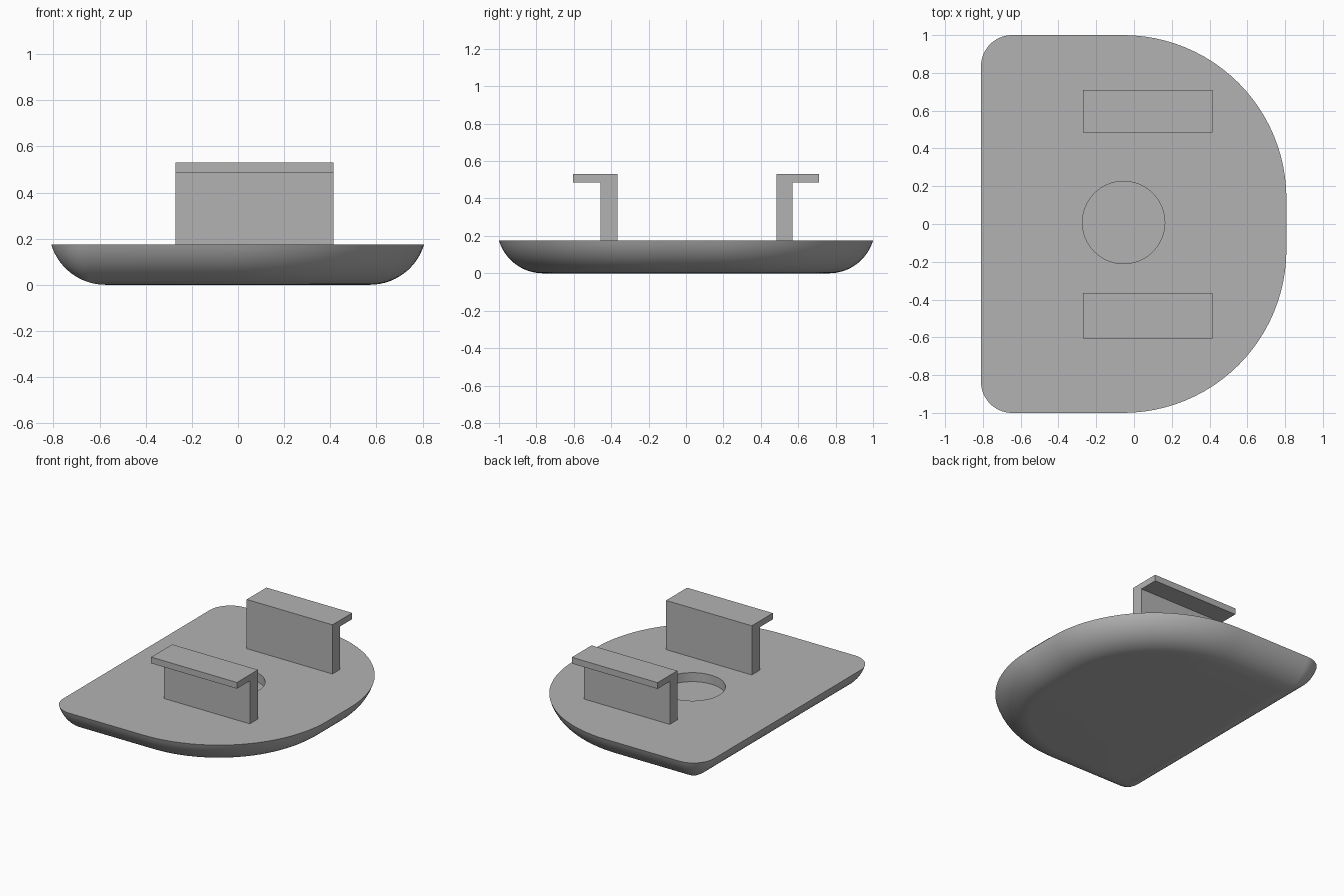
import bpy, bmesh, math

cube = bpy.data.objects.get("Cube")
if cube:
    bpy.data.objects.remove(cube, do_unlink=True)

# One plain grey for everything
grey = bpy.data.materials.new("grey plastic")
grey.use_nodes = True
GREY = (0.45, 0.45, 0.45, 1)
grey.diffuse_color = GREY
grey.node_tree.nodes["Principled BSDF"].inputs["Base Color"].default_value = GREY

RIM_Z = 0.175      # height of the flat top
INSET = 0.235      # how far the underside curves in
ARC_STEPS = 24


def make_object(name, bm):
    bmesh.ops.recalc_face_normals(bm, faces=bm.faces)
    mesh = bpy.data.meshes.new(name)
    bm.to_mesh(mesh)
    bm.free()
    mesh.materials.append(grey)
    obj = bpy.data.objects.new(name, mesh)
    bpy.context.collection.objects.link(obj)
    return obj


def outline(inset):
    """D-shaped outline, moved inward; small corners close to a point."""
    left, right, side = -0.81, 0.807, 1.0
    points = []
    # quadrant order: front right, back right, back left, front left
    for q, (sx, sy, radius) in enumerate([(1, -1, 0.865), (1, 1, 0.865),
                                          (-1, 1, 0.165), (-1, -1, 0.165)]):
        r = max(radius - inset, 0)
        cx = right - inset - r if sx > 0 else left + inset + r
        cy = sy * (side - inset - r)
        for i in range(ARC_STEPS + 1):
            a = math.radians(90) * (q - 1 + i / ARC_STEPS)
            points.append((cx + r * math.cos(a), cy + r * math.sin(a)))
    return points


# Dish-shaped base: stacked outlines following a circular fillet
bm = bmesh.new()
fillet = (INSET ** 2 + RIM_Z ** 2) / (2 * RIM_Z)
sweep = math.asin(INSET / fillet)
rings = []
for k in range(15):
    a = sweep * (1 - k / 14)
    z = fillet * (1 - math.cos(a))
    rings.append([bm.verts.new((x, y, z))
                  for x, y in outline(INSET - fillet * math.sin(a))])
rings.reverse()
rings = [r for r in rings]
count = len(rings[0])
for low, high in zip(rings, rings[1:]):
    for i in range(count):
        j = (i + 1) % count
        bm.faces.new((low[i], low[j], high[j], high[i]))
bm.faces.new(rings[0])
bm.faces.new(rings[-1])
bmesh.ops.remove_doubles(bm, verts=bm.verts, dist=0.0005)
bmesh.ops.dissolve_degenerate(bm, edges=bm.edges, dist=0.0001)
low_z = min(v.co.z for v in bm.verts)
for v in bm.verts:
    v.co.z -= low_z
base = make_object("base", bm)

# Shallow round recess in the top
bm = bmesh.new()
bmesh.ops.create_cone(bm, cap_ends=True, segments=64, radius1=0.218,
                      radius2=0.218, depth=0.13)
bmesh.ops.translate(bm, verts=bm.verts, vec=(-0.055, 0.008, RIM_Z))
cutter = make_object("recess_cutter", bm)
cutter.hide_render = True
cut = base.modifiers.new("recess", 'BOOLEAN')
cut.operation = 'DIFFERENCE'
cut.solver = 'EXACT'
cut.object = cutter
bpy.ops.object.select_all(action='DESELECT')
bpy.context.view_layer.objects.active = base
base.select_set(True)
bpy.ops.object.modifier_apply(modifier=cut.name)
bpy.data.objects.remove(cutter, do_unlink=True)
bpy.ops.object.shade_smooth_by_angle(angle=math.radians(35))


# Clips: L-shaped profile extruded along x, lip pointing outward
def clip(name, inner, wall, lip):
    profile = [(inner, 0.17), (wall, 0.17), (wall, 0.485),
               (lip, 0.485), (lip, 0.53), (inner, 0.53)]
    bm = bmesh.new()
    face = bm.faces.new([bm.verts.new((-0.27, y, z)) for y, z in profile])
    new = bmesh.ops.extrude_face_region(bm, geom=[face])["geom"]
    bmesh.ops.translate(bm, vec=(0.685, 0, 0),
                        verts=[g for g in new if isinstance(g, bmesh.types.BMVert)])
    return make_object(name, bm)


clip("front_clip", -0.365, -0.458, -0.605)
clip("back_clip", 0.485, 0.57, 0.71)
